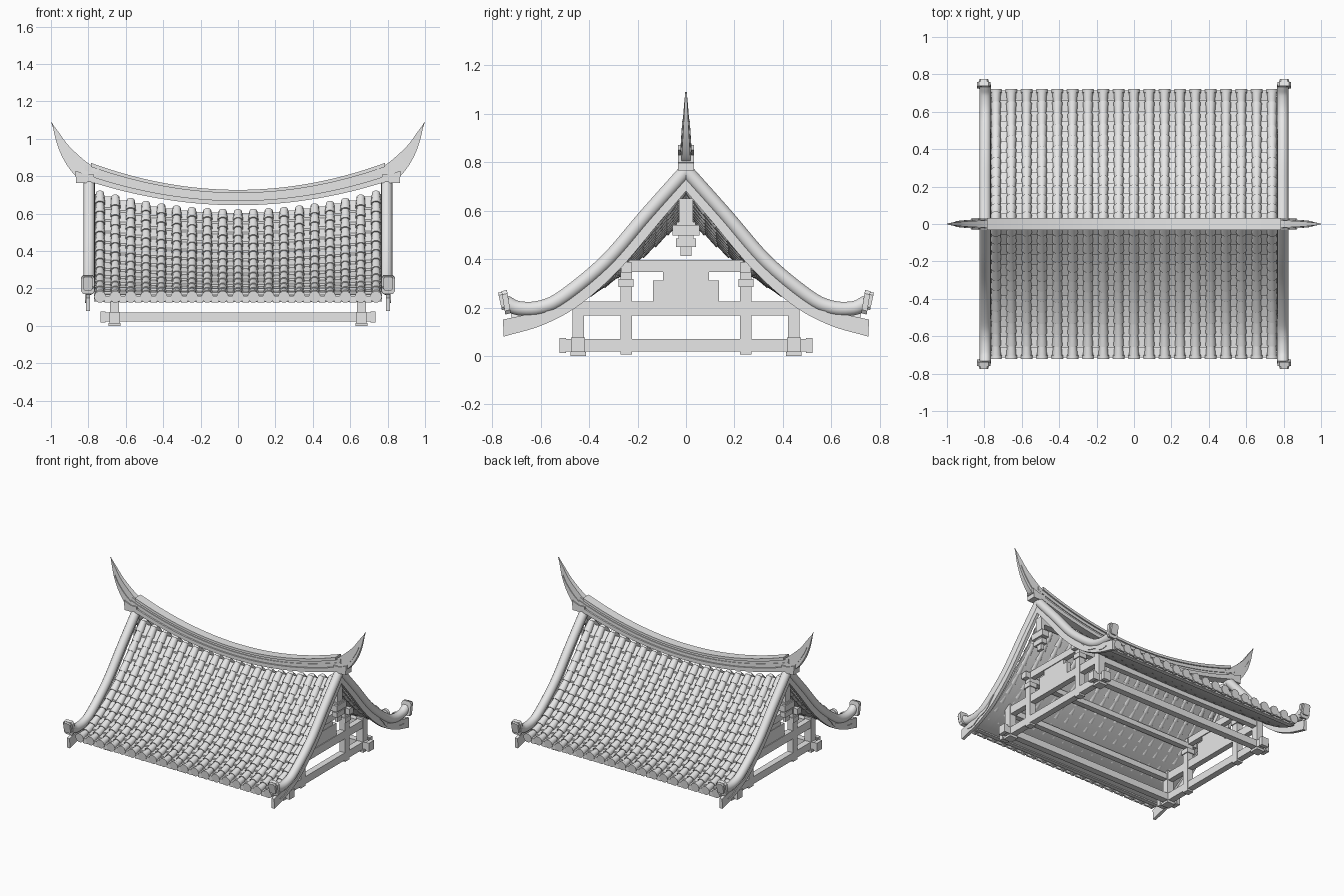
import bpy, bmesh, math
from mathutils import Vector

if "Cube" in bpy.data.objects:
    bpy.data.objects.remove(bpy.data.objects["Cube"])

stone = bpy.data.materials.new("light_grey")
stone.diffuse_color = (0.8, 0.8, 0.8, 1)
stone.use_nodes = True
stone.node_tree.nodes["Principled BSDF"].inputs["Base Color"].default_value = stone.diffuse_color


def finish(name, bm, smooth=False):
    bmesh.ops.recalc_face_normals(bm, faces=bm.faces[:])
    me = bpy.data.meshes.new(name)
    bm.to_mesh(me)
    bm.free()
    me.materials.append(stone)
    ob = bpy.data.objects.new(name, me)
    bpy.context.collection.objects.link(ob)
    if smooth:
        bpy.ops.object.select_all(action='DESELECT')
        ob.select_set(True)
        bpy.context.view_layer.objects.active = ob
        bpy.ops.object.shade_smooth_by_angle(angle=math.radians(40))
    return ob


def loft(bm, rings):
    """Bridge equal rings of points and cap both ends."""
    vs = [[bm.verts.new(p) for p in r] for r in rings]
    n = len(vs[0])
    for a, b in zip(vs, vs[1:]):
        for i in range(n):
            j = (i + 1) % n
            bm.faces.new((a[i], a[j], b[j], b[i]))
    bm.faces.new(vs[0])
    bm.faces.new(vs[-1][::-1])


def box(bm, x, y, z):
    loft(bm, [[(a, y[0], z[0]), (a, y[1], z[0]), (a, y[1], z[1]), (a, y[0], z[1])] for a in x])


def spline(pts, n):
    """Catmull-Rom curve through 2D points."""
    p = [Vector(q) for q in pts]
    p = [2 * p[0] - p[1]] + p + [2 * p[-1] - p[-2]]
    out = []
    for k in range(n + 1):
        u = k / n * (len(p) - 3)
        i = min(int(u), len(p) - 4)
        t = u - i
        a, b, c, d = p[i:i + 4]
        out.append(0.5 * (2 * b + (c - a) * t + (2 * a - 5 * b + 4 * c - d) * t * t
                          + (3 * b - a - 3 * c + d) * t ** 3))
    return out


def ring(x, y, z, ty, tz, r, n=10):
    """Circle round a path lying in the YZ plane with tangent (ty, tz)."""
    l = math.hypot(ty, tz)
    ny, nz = -tz / l, ty / l
    return [(x + r * math.cos(k * math.tau / n), y + r * math.sin(k * math.tau / n) * ny,
             z + r * math.sin(k * math.tau / n) * nz) for k in range(n)]


def ridge_z(x):
    return 0.65 + 0.13 * (x / 0.8) ** 2


def roof_z(x, y):
    top = 0.61 + 0.1 * (x / 0.74) ** 2
    return 0.155 + (top - 0.155) * max(0, 1 - abs(y) / 0.72) ** 1.7


# Roof tiles: columns of overlapping tapered barrels
COLS, ROWS, EAVE = 19, 13, 0.715
tiles = bmesh.new()
for c in range(COLS):
    x = -0.738 + c * 0.082
    for s in (-1, 1):
        # path points spaced evenly by length
        ys = [EAVE * k / 200 for k in range(201)]
        acc = [0]
        for a, b in zip(ys, ys[1:]):
            acc.append(acc[-1] + math.hypot(b - a, roof_z(x, b) - roof_z(x, a)))
        marks = [next(ys[i] for i in range(201) if acc[i] >= acc[-1] * k / ROWS - 1e-6)
                 for k in range(ROWS + 1)]
        for a, b in zip(marks, marks[1:]):
            za, zb = roof_z(x, a), roof_z(x, b)
            loft(tiles, [ring(x, s * a, za, s * (b - a), zb - za, 0.022),
                         ring(x, s * b, zb, s * (b - a), zb - za, 0.028)])
        # round eave cap
        z = roof_z(x, EAVE)
        loft(tiles, [ring(x, s * y, z, s, -0.1, 0.032) for y in (EAVE - 0.015, EAVE + 0.005)])
finish("roof_tiles", tiles, True)

# Pan tiles between the columns: stepped courses over a deck
deck = bmesh.new()
pans = bmesh.new()
for s in (-1, 1):
    for k in range(20):
        x0, x1 = -0.77 + 0.077 * k, -0.77 + 0.077 * (k + 1)
        rings = []
        for i in range(17):
            y = 0.68 * i / 16
            rings.append([(x0, s * y, roof_z(x0, y) - 0.012), (x1, s * y, roof_z(x1, y) - 0.012),
                          (x1, s * y, roof_z(x1, y) - 0.028), (x0, s * y, roof_z(x0, y) - 0.028)])
        loft(deck, rings)
    for c in range(COLS - 1):
        x = -0.697 + c * 0.082
        for k in range(ROWS):
            a, b = EAVE * k / ROWS, EAVE * (k + 1) / ROWS
            loft(pans, [[(x - 0.022, s * y, roof_z(x, y) + h), (x + 0.022, s * y, roof_z(x, y) + h),
                         (x + 0.022, s * y, roof_z(x, y) - 0.014), (x - 0.022, s * y, roof_z(x, y) - 0.014)]
                        for y, h in ((a, -0.008), (b, 0.004))])
        # drip tongue at the eave
        box(pans, (x - 0.018, x + 0.018), sorted((s * 0.703, s * 0.715)), (0.125, 0.16))
    box(deck, (-0.755, 0.755), sorted((s * 0.655, s * 0.685)), (0.128, 0.15))
finish("roof_deck", deck, True)
finish("pan_tiles", pans)

# Ridge: base, body and cap courses swept along the sagging line
for name, half, w, lo, hi in (("ridge_base", 0.87, 0.033, -0.005, 0.02),
                              ("ridge_body", 0.82, 0.022, 0.015, 0.062),
                              ("ridge_moulding", 0.82, 0.027, 0.036, 0.044),
                              ("ridge_cap", 0.785, 0.032, 0.06, 0.077)):
    bm = bmesh.new()
    rings = []
    for i in range(33):
        x = half * (i / 16 - 1)
        z = ridge_z(x)
        g = 1 + 0.25 * (x / 0.8) ** 2
        rings.append([(x, -w, z + lo * g), (x, w, z + lo * g), (x, w, z + hi * g), (x, -w, z + hi * g)])
    loft(bm, rings)
    finish(name, bm, True)

# Horns sweeping up from the ridge ends, with a raised inner blade
upper = spline([(0.74, 0.84), (0.80, 0.868), (0.90, 0.957), (0.955, 1.03), (1.0, 1.09)], 16)
lower = spline([(0.78, 0.77), (0.865, 0.80), (0.93, 0.885), (0.97, 0.98), (0.995, 1.088)], 16)
horn, blade, barge, rib, cap, scroll = (bmesh.new() for _ in range(6))
for sx in (-1, 1):
    rings, inner = [], []
    for i, (u, l) in enumerate(zip(upper, lower)):
        w = 0.022 * (1 - i / 16) + 0.003
        rings.append([(sx * u.x, -w, u.y), (sx * u.x, w, u.y), (sx * l.x, w, l.y), (sx * l.x, -w, l.y)])
        if 2 <= i <= 11:
            f = 0.22 * (12 - i) / 10
            m = u.lerp(l, 0.62)
            a, b = m + (u - l) * f, m - (u - l) * f
            w += 0.005
            inner.append([(sx * a.x, -w, a.y), (sx * a.x, w, a.y), (sx * b.x, w, b.y), (sx * b.x, -w, b.y)])
    loft(horn, rings)
    loft(blade, inner)
    # Gable block under the ridge end
    box(horn, sorted((sx * 0.77, sx * 0.865)), (-0.033, 0.033), (0.765, 0.81))

    # Gable edges: round rib over a deep curved board, curled end block
    path = spline([(0, 0.765), (0.165, 0.58), (0.33, 0.39), (0.505, 0.245), (0.6, 0.2), (0.69, 0.197), (0.745, 0.222)], 30)
    top = spline([(0, 0.765), (0.165, 0.58), (0.33, 0.39), (0.505, 0.245), (0.62, 0.183), (0.755, 0.15)], 24)
    bot = spline([(0, 0.68), (0.107, 0.555), (0.27, 0.362), (0.437, 0.212), (0.59, 0.128), (0.752, 0.08)], 24)
    for s in (-1, 1):
        loft(rib, [ring(sx * 0.795, s * p.x, p.y,
                        s * (path[min(i + 1, 30)].x - path[max(i - 1, 0)].x),
                        path[min(i + 1, 30)].y - path[max(i - 1, 0)].y, 0.03, 14)
                   for i, p in enumerate(path)])
        loft(barge, [[(sx * x, s * p.x, p.y) for x, p in ((0.79, t), (0.812, t), (0.812, b), (0.79, b))]
                     for t, b in zip(top, bot)])
        # carved scroll relief on the lower board
        rel = []
        for i in range(13, 23):
            m = top[i].lerp(bot[i], 0.55 + 0.12 * math.sin(i * 1.3))
            h = 0.011 * math.sin((i - 12.5) / 10 * math.pi) + 0.001
            rel.append([(sx * 0.811, s * m.x, m.y + h), (sx * 0.817, s * m.x, m.y + h),
                        (sx * 0.817, s * m.x, m.y - h), (sx * 0.811, s * m.x, m.y - h)])
        loft(scroll, rel)
        for ya, za, w, h in ((0.742, 0.222, 0.036, 0.048), (0.756, 0.228, 0.026, 0.036)):
            rings = []
            for dy in (-0.014, 0.014):
                rings.append([(sx * 0.803 + a * w, s * (ya + dy * 0.8 + b * 0.008), za + b * h - dy * 0.2)
                              for a, b in ((-1, -.7), (-.7, -1), (.7, -1), (1, -.7),
                                           (1, .7), (.7, 1), (-.7, 1), (-1, .7))])
            loft(cap, rings)
for name, bm, sm in (("ridge_horns", horn, True), ("horn_blades", blade, True), ("gable_boards", barge, True),
                     ("gable_ribs", rib, True), ("rib_end_blocks", cap, False), ("board_scrolls", scroll, True)):
    finish(name, bm, sm)

# Timber frames under each gable
frame, pendant = bmesh.new(), bmesh.new()
for sx in (-1, 1):
    def bx(x0, x1, y, z, bm=frame):
        box(bm, sorted((sx * x0, sx * x1)), y, z)
    bx(0.638, 0.682, (-0.5, 0.5), (0.018, 0.07))          # sill
    bx(0.64, 0.68, (-0.44, 0.44), (0.168, 0.225))         # tie beam
    bx(0.642, 0.678, (-0.235, 0.235), (0.347, 0.395))     # collar beam
    bx(0.645, 0.675, (-0.137, 0.137), (0.225, 0.312))     # centre block
    bx(0.648, 0.672, (-0.095, 0.095), (0.31, 0.347))
    for s in (-1, 1):
        bx(0.632, 0.688, sorted((s * 0.495, s * 0.522)), (0.013, 0.075))
        bx(0.708, 0.735, (s * 0.445 - 0.029, s * 0.445 + 0.029), (0.017, 0.077))
        bx(0.635, 0.685, (s * 0.445 - 0.024, s * 0.445 + 0.024), (0.01, 0.24))
        bx(0.628, 0.692, (s * 0.445 - 0.032, s * 0.445 + 0.032), (0, 0.016))
        bx(0.637, 0.683, (s * 0.247 - 0.024, s * 0.247 + 0.024), (0.006, 0.39))
        bx(0.63, 0.69, (s * 0.247 - 0.031, s * 0.247 + 0.031), (0.285, 0.318))
        bx(0.64, 0.715, (s * 0.247 - 0.022, s * 0.247 + 0.022), (0.345, 0.387))
    bx(0.6, 0.79, (-0.022, 0.022), (0.6, 0.64))           # ridge purlin stub
    # hanging gable ornament
    for w, z0, z1 in ((0.028, 0.54, 0.65), (0.04, 0.535, 0.552), (0.055, 0.497, 0.54),
                      (0.03, 0.48, 0.5), (0.042, 0.45, 0.485), (0.022, 0.412, 0.452)):
        bx(0.785 - w * 0.5, 0.785 + w * 0.5, (-w, w), (z0, z1), pendant)
finish("gable_frames", frame)
finish("gable_pendants", pendant)

# Long beams joining the two frames
beams = bmesh.new()
for s in (-1, 1):
    box(beams, (-0.72, 0.72), (s * 0.445 - 0.023, s * 0.445 + 0.023), (0.022, 0.07))
    box(beams, (-0.66, 0.66), (s * 0.445 - 0.02, s * 0.445 + 0.02), (0.175, 0.215))
    box(beams, (-0.66, 0.66), (s * 0.247 - 0.02, s * 0.247 + 0.02), (0.325, 0.36))
finish("long_beams", beams)
